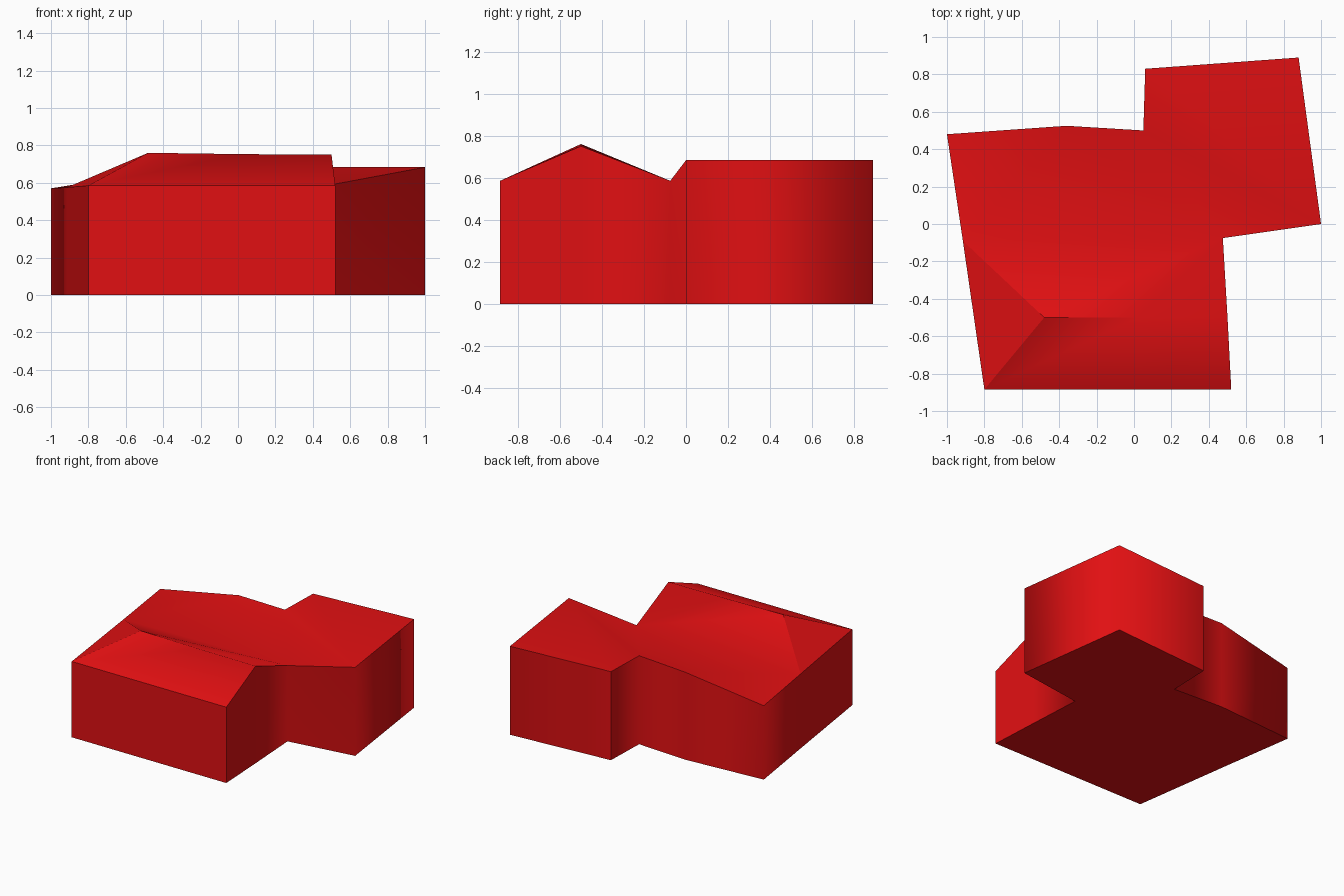
import bpy, bmesh, math

old = bpy.data.objects.get("Cube")
if old:
    bpy.data.objects.remove(old, do_unlink=True)

red = bpy.data.materials.new("red")
red.use_nodes = True
red.diffuse_color = (0.75, 0.005, 0.006, 1)
red.node_tree.nodes["Principled BSDF"].inputs["Base Color"].default_value = red.diffuse_color

# Eave corners, counter-clockwise from the front
eaves = {
    "front_a": (-0.80, -0.885, 0.585), "front_mid": (0.05, -0.885, 0.585),
    "front_b": (0.52, -0.885, 0.585), "gable": (0.50, -0.50, 0.75),
    "valley_b": (0.475, -0.075, 0.585), "wing_front": (1.0, 0.0, 0.683),
    "wing_back": (0.88, 0.89, 0.683), "wing_inner": (0.06, 0.83, 0.683),
    "nook": (0.05, 0.50, 0.683), "back_mid": (-0.36, 0.525, 0.675),
    "back_a": (-1.0, 0.48, 0.57), "valley_a": (-0.915, -0.09, 0.575),
}
ridge = {"hip": (-0.48, -0.50, 0.76), "ridge_mid": (0.02, -0.50, 0.753)}


def make(name, bm, is_sharp):
    bmesh.ops.recalc_face_normals(bm, faces=bm.faces)
    for f in bm.faces:
        f.smooth = True
    for e in bm.edges:
        e.smooth = not is_sharp(e)
    mesh = bpy.data.meshes.new(name)
    bm.to_mesh(mesh)
    bm.free()
    mesh.materials.append(red)
    bpy.context.collection.objects.link(bpy.data.objects.new(name, mesh))


# Walls and floor: soft corners where neighbouring walls share shading
soft = ("valley_b", "wing_front", "wing_back", "nook", "back_mid", "back_a", "valley_a", "gable")
bm = bmesh.new()
base = {k: bm.verts.new((x, y, 0)) for k, (x, y, z) in eaves.items()}
top = {k: bm.verts.new(p) for k, p in eaves.items()}
names = list(eaves)
for a, b in zip(names, names[1:] + names[:1]):
    bm.faces.new((base[a], base[b], top[b], top[a]))
bm.faces.new([base[k] for k in reversed(names)])
soft_pairs = [{base[k], top[k]} for k in soft]
soft_pairs.append({base["front_mid"], top["front_mid"]})
make("walls", bm, lambda e: set(e.verts) not in soft_pairs)

# Roof: hipped front gable, valley, and raised rear wing
roof_faces = [
    "front_a front_mid ridge_mid hip", "front_mid front_b gable ridge_mid",
    "front_a hip valley_a", "hip ridge_mid valley_b valley_a", "ridge_mid gable valley_b",
    "valley_a valley_b back_mid", "valley_a back_mid back_a", "valley_b nook back_mid",
    "valley_b wing_front nook", "wing_front wing_back wing_inner nook",
]
bm = bmesh.new()
v = {k: bm.verts.new(p) for k, p in {**eaves, **ridge}.items()}
for line in roof_faces:
    bm.faces.new([v[k] for k in line.split()])
creases = [{v[a], v["hip"]} for a in ("front_a", "valley_a", "ridge_mid")]
make("roof", bm, lambda e: set(e.verts) in creases)
for f in bpy.data.objects["roof"].data.polygons[:1]:
    # Keep the roof facing upward
    if f.normal.z < 0:
        bpy.data.objects["roof"].data.flip_normals()
